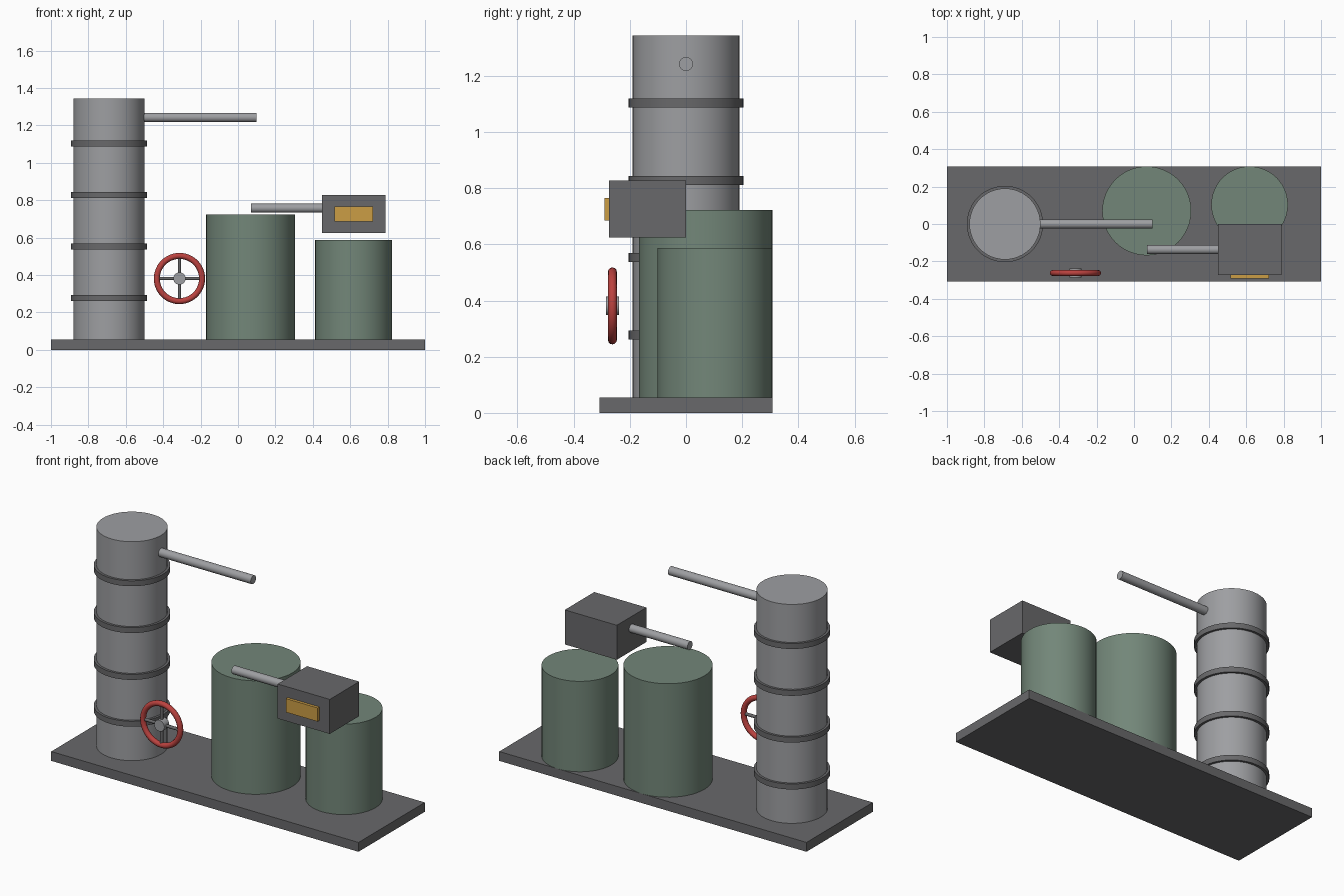
import bpy
import math
from mathutils import Vector

cube = bpy.data.objects.get("Cube")
if cube:
    bpy.data.objects.remove(cube, do_unlink=True)


def material(name, rgb):
    m = bpy.data.materials.new(name)
    m.use_nodes = True
    color = (*rgb, 1)
    m.diffuse_color = color
    m.node_tree.nodes["Principled BSDF"].inputs["Base Color"].default_value = color
    return m


DARK = material("dark grey", (0.14, 0.14, 0.145))
STEEL = material("steel grey", (0.34, 0.345, 0.36))
GREEN = material("tank green", (0.17, 0.24, 0.19))
RED = material("valve red", (0.5, 0.055, 0.05))
AMBER = material("amber", (0.6, 0.34, 0.06))


def finish(name, mat, smooth=True):
    ob = bpy.context.object
    ob.name = name
    ob.data.materials.append(mat)
    if smooth:
        bpy.ops.object.shade_smooth_by_angle(angle=math.radians(40))
    return ob


def box(name, low, high, mat):
    low, high = Vector(low), Vector(high)
    bpy.ops.mesh.primitive_cube_add(size=1, location=(low + high) / 2)
    bpy.context.object.scale = high - low
    bpy.ops.object.transform_apply(location=False, rotation=False)
    return finish(name, mat, smooth=False)


def rod(name, start, end, radius, mat, sides=48):
    start, end = Vector(start), Vector(end)
    axis = end - start
    bpy.ops.mesh.primitive_cylinder_add(
        vertices=sides, radius=radius, depth=axis.length, location=(start + end) / 2,
        rotation=axis.to_track_quat("Z", "Y").to_euler())
    return finish(name, mat)


# Base plate
FLOOR = 0.055
box("base_plate", (-1, -0.308, 0), (1, 0.308, FLOOR), DARK)

# Column with reinforcing bands and outlet pipe
COL = -0.69
rod("column", (COL, 0, FLOOR), (COL, 0, 1.343), 0.19, STEEL)
for i in range(4):
    z = 0.277 + i * 0.2755
    rod(f"column_band_{i + 1}", (COL, 0, z - 0.016), (COL, 0, z + 0.016), 0.204, DARK)
rod("outlet_pipe", (COL + 0.17, 0, 1.242), (0.1, 0, 1.242), 0.025, STEEL, 24)

# Storage tanks
rod("large_tank", (0.068, 0.07, FLOOR), (0.068, 0.07, 0.723), 0.238, GREEN)
rod("small_tank", (0.618, 0.103, FLOOR), (0.618, 0.103, 0.587), 0.205, GREEN)

# Control box with indicator panel and pipe
box("control_box", (0.45, -0.274, 0.624), (0.789, 0, 0.827), DARK)
box("indicator_panel", (0.515, -0.291, 0.685), (0.722, -0.27, 0.765), AMBER)
rod("control_pipe", (0.07, -0.137, 0.757), (0.46, -0.137, 0.757), 0.024, STEEL, 24)

# Hand wheel: rim, hub and crossed spokes
hub = Vector((-0.313, -0.262, 0.381))
bpy.ops.mesh.primitive_torus_add(
    location=hub, rotation=(math.pi / 2, 0, 0), major_segments=48, minor_segments=12,
    major_radius=0.121, minor_radius=0.016)
finish("wheel_rim", RED)
depth = Vector((0, 0.023, 0))
rod("wheel_hub", hub - depth, hub + depth, 0.033, STEEL, 24)
for name, reach in (("spoke_across", (0.121, 0, 0)), ("spoke_upright", (0, 0, 0.121))):
    rod(name, hub - Vector(reach), hub + Vector(reach), 0.009, DARK, 12)
